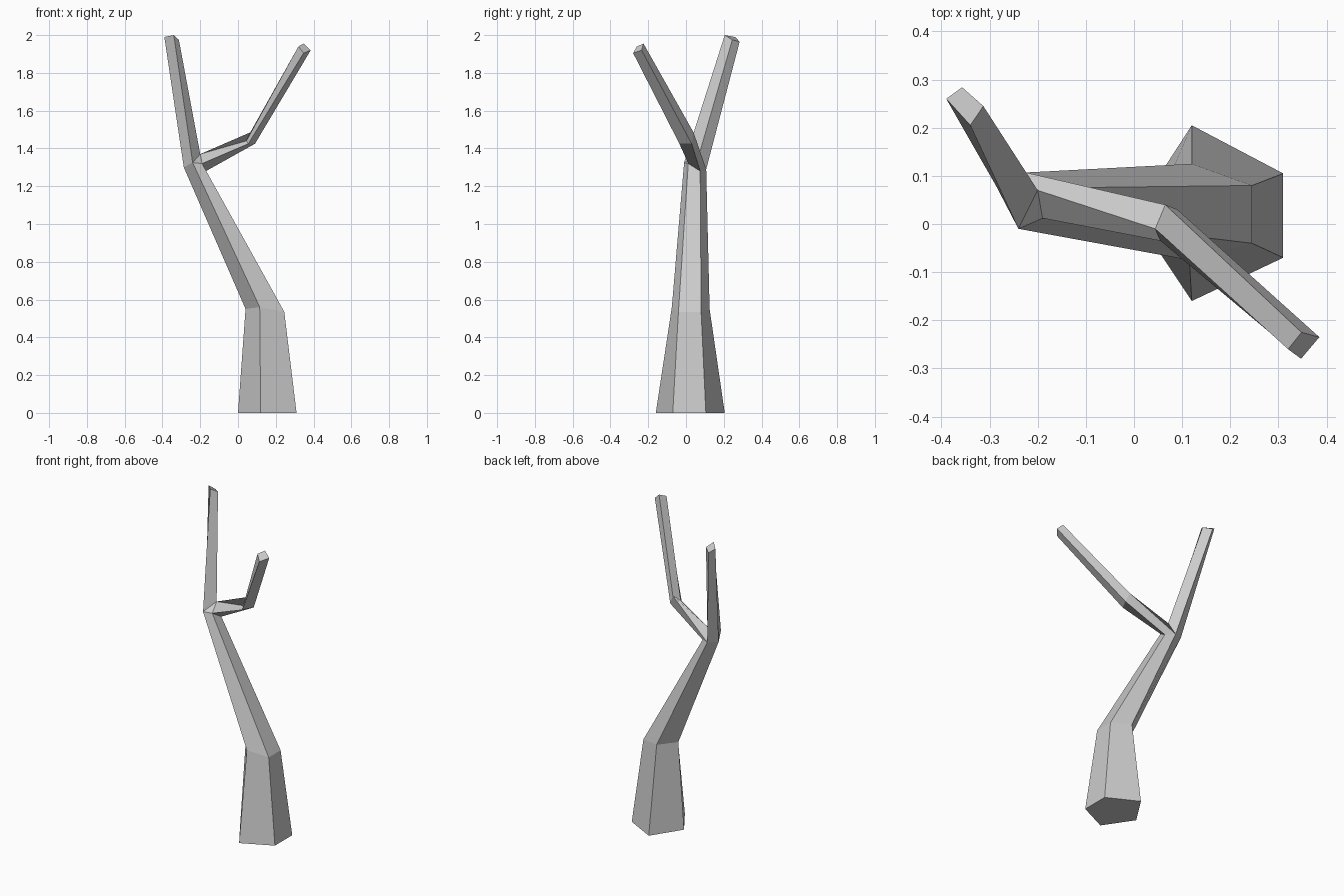
import bpy
import bmesh

cube = bpy.data.objects.get("Cube")
if cube:
    bpy.data.objects.remove(cube, do_unlink=True)

# Plain grey bark
bark = bpy.data.materials.new("grey bark")
bark.use_nodes = True
grey = (0.6, 0.6, 0.6, 1)
bark.diffuse_color = grey
bark.node_tree.nodes["Principled BSDF"].inputs["Base Color"].default_value = grey

bm = bmesh.new()


def ring(*points):
    """Add one cross-section of the tree."""
    return [bm.verts.new(p) for p in points]


def bridge(lower, upper):
    """Join two matching cross-sections with a band of faces."""
    count = len(lower)
    for i in range(count):
        j = (i + 1) % count
        bm.faces.new((lower[i], lower[j], upper[j], upper[i]))


# Trunk: five-sided foot, bend and fork, each listed left edge first
foot = ring((0, .02, 0), (.12, -.16, 0), (.31, -.07, 0),
            (.31, .105, 0), (.12, .205, 0))
bend = ring((.04, .02, .55), (.115, -.075, .56), (.245, -.04, .535),
            (.245, .08, .535), (.12, .125, .55))
fork = ring((-.287, .08, 1.3), (-.24, -.01, 1.325), (-.19, .012, 1.32),
            (-.17, .075, 1.28), (-.225, .107, 1.29))
bm.faces.new(reversed(foot))
bridge(foot, bend)
bridge(bend, fork)

# Crotch point shared by the tall limb and the side branch
outer, front, side_front, side_back, back = fork
crotch, = ring((-.2, .07, 1.37))
bm.faces.new((front, side_front, crotch))

# Tall limb
limb_tip = ring((-.39, .26, 1.99), (-.34, .205, 2),
                (-.313, .245, 1.975), (-.357, .284, 1.965))
bridge([outer, front, crotch, back], limb_tip)
bm.faces.new(limb_tip)

# Side branch with an elbow
elbow = ring((.055, -.035, 1.425), (.09, .03, 1.425),
             (.065, .04, 1.485), (.044, -.01, 1.44))
branch_tip = ring((.347, -.28, 1.905), (.385, -.235, 1.92),
                  (.348, -.225, 1.955), (.32, -.26, 1.94))
bridge([side_front, side_back, back, crotch], elbow)
bridge(elbow, branch_tip)
bm.faces.new(branch_tip)

bmesh.ops.recalc_face_normals(bm, faces=bm.faces)
mesh = bpy.data.meshes.new("bare_tree")
bm.to_mesh(mesh)
bm.free()
mesh.materials.append(bark)
tree = bpy.data.objects.new("bare_tree", mesh)
bpy.context.collection.objects.link(tree)
